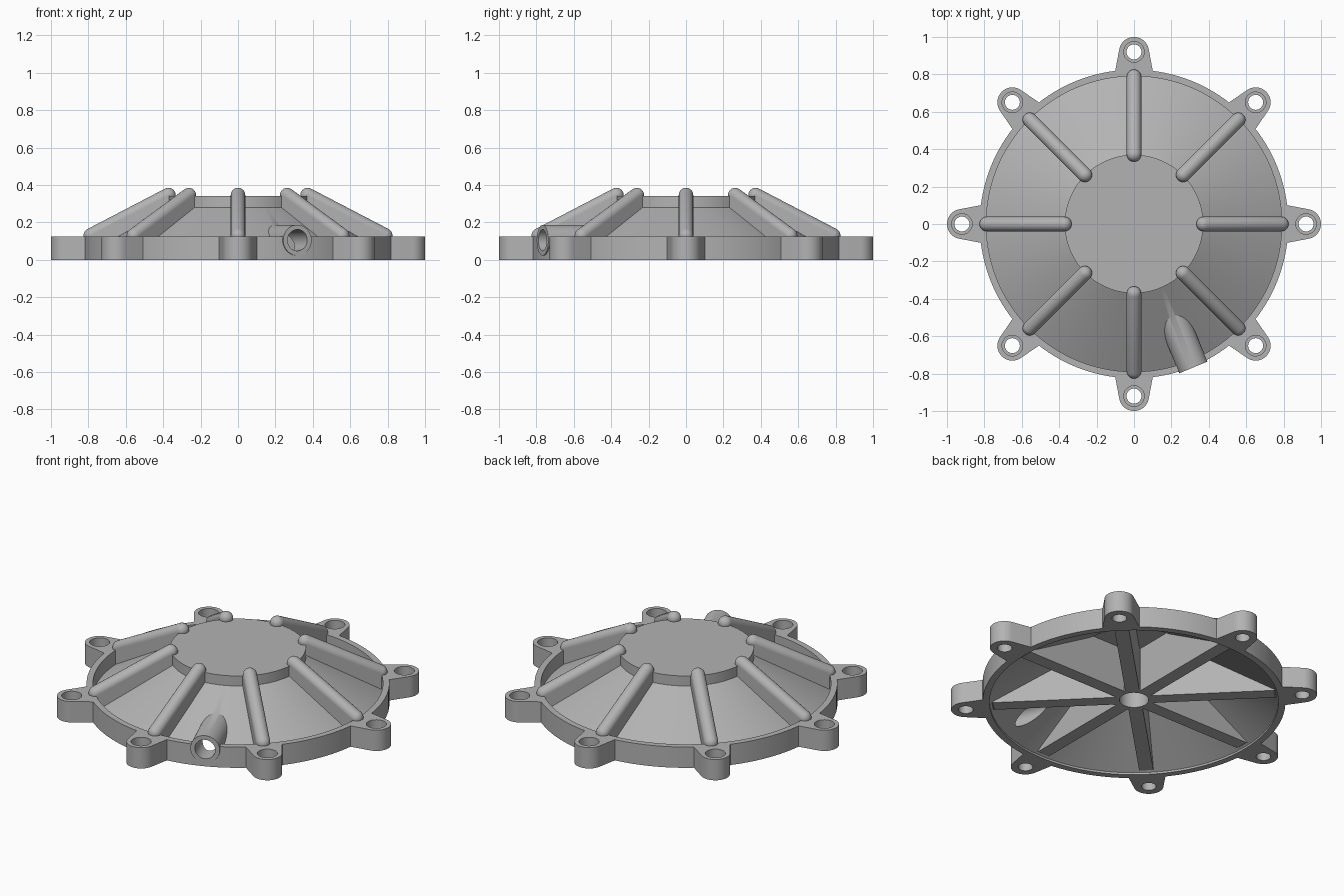
import bpy, bmesh
from math import sin, cos, pi, radians, sqrt
from mathutils import Matrix, Vector

cube = bpy.data.objects.get("Cube")
if cube:
    bpy.data.objects.remove(cube, do_unlink=True)

grey = bpy.data.materials.new("cast_grey")
grey.use_nodes = True
COLOUR = (0.45, 0.45, 0.45, 1)
grey.diffuse_color = COLOUR
grey.node_tree.nodes["Principled BSDF"].inputs["Base Color"].default_value = COLOUR

COUNT = 8          # lugs and ribs around the cover
RIM_H = 0.125
RIB_R = 0.039


def finish(bm, name):
    bmesh.ops.recalc_face_normals(bm, faces=bm.faces)
    mesh = bpy.data.meshes.new(name)
    bm.to_mesh(mesh)
    bm.free()
    mesh.materials.append(grey)
    ob = bpy.data.objects.new(name, mesh)
    bpy.context.collection.objects.link(ob)
    return ob


def lathe(bm, profile, mat=Matrix(), n=128, closed=False):
    """Revolve (radius, height) points about z; cap the ends unless closed."""
    rings = [[bm.verts.new(mat @ Vector((r * cos(2 * pi * i / n), r * sin(2 * pi * i / n), z)))
              for i in range(n)] for r, z in profile]
    pairs = list(zip(rings, rings[1:]))
    if closed:
        pairs.append((rings[-1], rings[0]))
    else:
        bm.faces.new(rings[0])
        bm.faces.new(rings[-1])
    for a, b in pairs:
        for i in range(n):
            j = (i + 1) % n
            bm.faces.new((a[i], a[j], b[j], b[i]))


def prism(bm, points, offset, mat):
    """Extrude a closed outline of 3D points by an offset."""
    bottom = [bm.verts.new(mat @ Vector(p)) for p in points]
    top = [bm.verts.new(mat @ (Vector(p) + Vector(offset))) for p in points]
    bm.faces.new(bottom)
    bm.faces.new(top)
    for i in range(len(points)):
        j = (i + 1) % len(points)
        bm.faces.new((bottom[i], bottom[j], top[j], top[i]))


def spin(k):
    return Matrix.Rotation(2 * pi * k / COUNT, 4, 'Z')


def along(start, end):
    """Matrix placing the z axis on the line from start to end."""
    start, end = Vector(start), Vector(end)
    turn = (end - start).to_track_quat('Z', 'Y').to_matrix().to_4x4()
    return Matrix.Translation(start) @ turn


def select(ob):
    bpy.ops.object.select_all(action='DESELECT')
    ob.select_set(True)
    bpy.context.view_layer.objects.active = ob


def combine(ob, tool, operation):
    mod = ob.modifiers.new(tool.name, 'BOOLEAN')
    mod.operation, mod.object, mod.solver = operation, tool, 'EXACT'
    select(ob)
    bpy.ops.object.modifier_apply(modifier=mod.name)
    bpy.data.objects.remove(tool, do_unlink=True)


# Conical cover with upright rim and raised flat top
bm = bmesh.new()
lathe(bm, [(0.825, 0), (0.825, RIM_H), (0.79, RIM_H), (0.79, 0.04), (0.37, 0.28), (0.37, 0.34)])
cover = finish(bm, "cover")

# Bolt lugs around the rim
bm = bmesh.new()
arc = [radians(-80 + 8 * i) for i in range(21)]
outline = [(0.80, -0.104, 0)] + [(0.92 + 0.08 * cos(a), 0.08 * sin(a), 0) for a in arc] + [(0.80, 0.104, 0)]
for k in range(COUNT):
    prism(bm, outline, (0, 0, RIM_H), spin(k))
combine(cover, finish(bm, "bolt_lugs"), 'UNION')

# Side port, running inwards through the rim and cone
port_dir = Vector((cos(radians(-67.5)), sin(radians(-67.5)), 0))
height = Vector((0, 0, 0.105))
port_axis = along(port_dir * 0.83 + height, height)
bm = bmesh.new()
lathe(bm, [(0.082, 0), (0.082, 0.36)], port_axis, 48)
combine(cover, finish(bm, "side_port"), 'UNION')

# Hollow underside
bm = bmesh.new()
lathe(bm, [(0.787, -0.05), (0.787, 0.012), (0.345, 0.265), (0.345, 0.28)])
combine(cover, finish(bm, "cavity"), 'DIFFERENCE')

# Port bore
bm = bmesh.new()
lathe(bm, [(0.057, -0.05), (0.057, 0.38)], port_axis, 48)
combine(cover, finish(bm, "port_bore"), 'DIFFERENCE')

# Counterbored bolt holes
bm = bmesh.new()
for k in range(COUNT):
    lathe(bm, [(0.04, -0.05), (0.04, 0.05), (0.055, 0.05), (0.055, 0.2)],
          spin(k) @ Matrix.Translation((0.92, 0, 0)), 32)
combine(cover, finish(bm, "bolt_holes"), 'DIFFERENCE')

# Ribs: a web passing through the cone, with a rounded bead along its top
bm = bmesh.new()
low, high = (0.787, 0, 0.13), (0.372, 0, 0.346)
length = (Vector(high) - Vector(low)).length
steps = [radians(a) for a in (2, 15, 30, 45, 60, 75, 90)]
bead = [(RIB_R * sin(a), -RIB_R * cos(a)) for a in steps]
bead += [(r, length - z) for r, z in reversed(bead)]
web = [(r, -RIB_R, z) for r, z in ((0.09, 0.015), (0.768, 0.015), (0.787, 0.03), (low[0], low[2]),
                                   (high[0], high[2]), (0.355, 0.3), (0.09, 0.3))]
for k in range(COUNT):
    prism(bm, web, (0, 2 * RIB_R, 0), spin(k))
    lathe(bm, bead, spin(k) @ along(low, high), 24)
ribs = finish(bm, "ribs")

# Hub ring under the centre, joining the webs
bm = bmesh.new()
lathe(bm, [(0.08, 0.015), (0.11, 0.015), (0.11, 0.29), (0.08, 0.29)], n=48, closed=True)
hub = finish(bm, "hub_ring")

for ob in (cover, ribs, hub):
    select(ob)
    bpy.ops.object.shade_smooth_by_angle(angle=radians(30))
